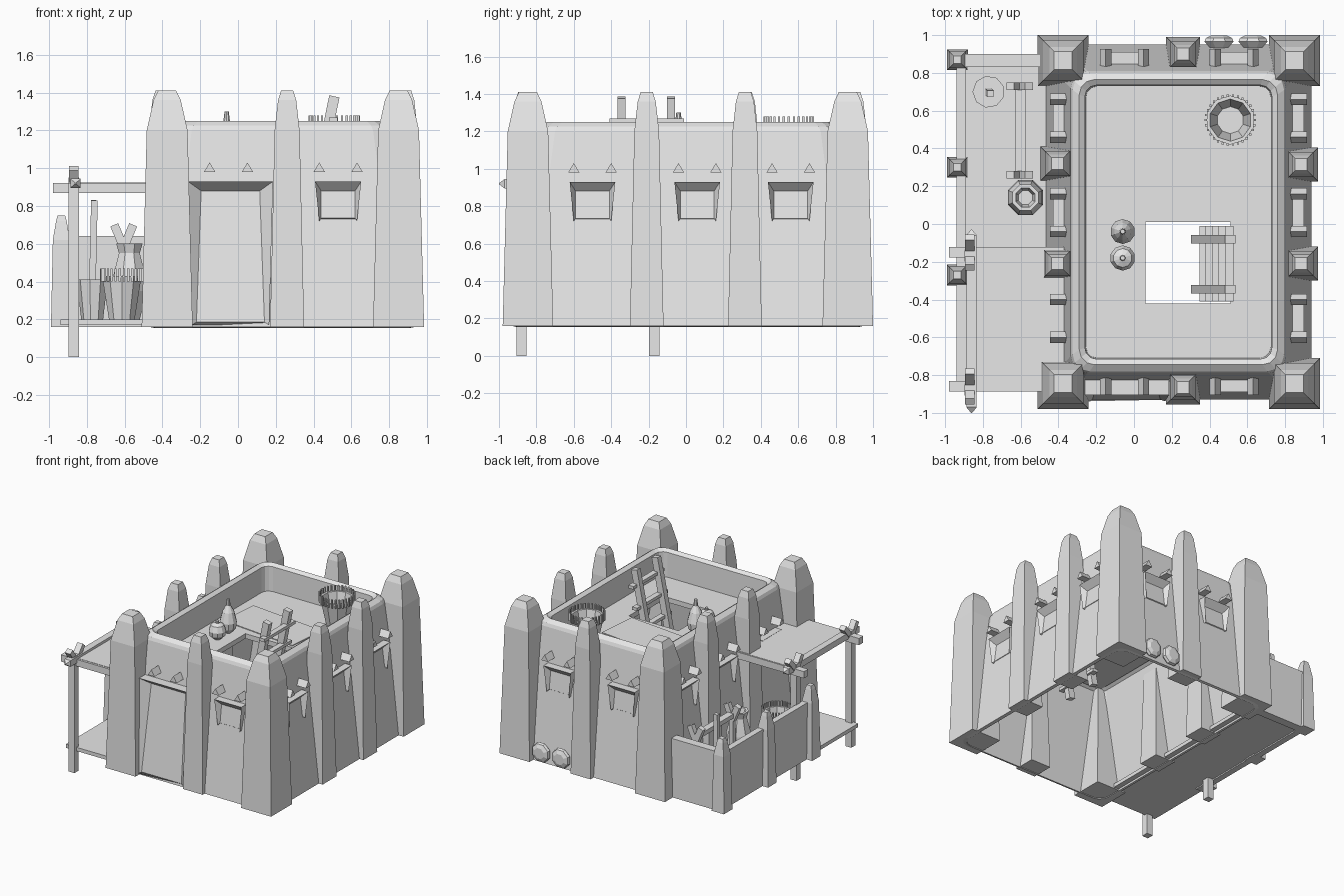
import bpy, bmesh, math
from mathutils import Vector

cube = bpy.data.objects.get("Cube")
if cube:
    bpy.data.objects.remove(cube)

clay = bpy.data.materials.new("pale_grey_clay")
clay.use_nodes = True
GREY = (0.8, 0.8, 0.8, 1)
clay.diffuse_color = GREY
clay.node_tree.nodes["Principled BSDF"].inputs["Base Color"].default_value = GREY

CX, CY, BASE, ROOF = 0.235, 0.01, 0.16, 1.03


def finish(name, bm):
    bmesh.ops.recalc_face_normals(bm, faces=bm.faces)
    mesh = bpy.data.meshes.new(name)
    bm.to_mesh(mesh)
    bm.free()
    mesh.materials.append(clay)
    ob = bpy.data.objects.new(name, mesh)
    bpy.context.collection.objects.link(ob)
    return ob


def poly(name, points, faces):
    bm = bmesh.new()
    vs = [bm.verts.new(p) for p in points]
    for f in faces:
        bm.faces.new([vs[i] for i in f])
    return finish(name, bm)


def loft(name, rings, loop=False):
    """Skin a stack of equal rings, capped or closed into a loop."""
    bm = bmesh.new()
    vr = [[bm.verts.new(p) for p in r] for r in rings]
    n = len(vr[0])
    pairs = list(zip(vr, vr[1:] + vr[:1])) if loop else list(zip(vr, vr[1:]))
    for a, b in pairs:
        for i in range(n):
            j = (i + 1) % n
            bm.faces.new((a[i], a[j], b[j], b[i]))
    if not loop:
        bm.faces.new(vr[0])
        bm.faces.new(vr[-1])
    return finish(name, bm)


def square(x, y, z, h):
    return [(x - h, y - h, z), (x + h, y - h, z), (x + h, y + h, z), (x - h, y + h, z)]


def circle(x, y, z, r, n=8):
    return [(x + r * math.cos(math.tau * (i + 0.5) / n),
             y + r * math.sin(math.tau * (i + 0.5) / n), z) for i in range(n)]


def rounded(hx, hy, z, r):
    pts = []
    for k, (sx, sy) in enumerate(((1, 1), (-1, 1), (-1, -1), (1, -1))):
        for s in range(4):
            a = math.pi / 2 * (k + s / 3)
            pts.append((CX + sx * (hx - r) + r * math.cos(a),
                        CY + sy * (hy - r) + r * math.sin(a), z))
    return pts


def box(name, x0, x1, y0, y1, z0, z1):
    return loft(name, [[(x0, y0, z), (x1, y0, z), (x1, y1, z), (x0, y1, z)] for z in (z0, z1)])


def bar(name, a, b, w, h=None, point=0.0):
    """Square bar from a to b, with optional pointed ends."""
    h = h or w
    a, b = Vector(a), Vector(b)
    d = (b - a).normalized()
    side = d.cross(Vector((0, 0, 1)) if abs(d.z) < 0.9 else Vector((0, 1, 0))).normalized()
    up = side.cross(d)

    def ring(p, k):
        return [p + side * (sx * w / 2 * k) + up * (sy * h / 2 * k)
                for sx, sy in ((-1, -1), (1, -1), (1, 1), (-1, 1))]
    rings = [ring(a, 1), ring(b, 1)]
    if point:
        rings = [ring(a, 0.1), ring(a + d * point, 1), ring(b - d * point, 1), ring(b, 0.1)]
    return loft(name, rings)


def turned(name, x, y, profile, n=8):
    return loft(name, [circle(x, y, z, r, n) for r, z in profile])


# Sloping wall shell with rounded parapet, open below
loft("wall_shell", [rounded(*r) for r in (
    (0.68, 0.92, 0.155, 0.08), (0.705, 0.94, BASE, 0.09), (0.57, 0.80, 1.2, 0.09),
    (0.56, 0.79, 1.225, 0.09), (0.525, 0.755, 1.25, 0.08), (0.495, 0.725, 1.23, 0.06),
    (0.49, 0.72, ROOF, 0.06), (0.56, 0.79, 0.98, 0.07))], loop=True)

# Roof deck around the hatch
X0, X1, Y0, Y1 = CX - 0.53, CX + 0.53, CY - 0.76, CY + 0.76
HX0, HX1, HY0, HY1 = 0.06, 0.51, -0.42, 0.01
box("roof_left", X0, HX0, Y0, Y1, 0.99, ROOF)
box("roof_right", HX1, X1, Y0, Y1, 0.99, ROOF)
box("roof_front", HX0, HX1, Y0, HY0, 0.99, ROOF)
box("roof_back", HX0, HX1, HY1, Y1, 0.99, ROOF)

# Tapered buttresses
def buttress(name, x, y, base, shoulder, tip):
    loft(name, [square(x, y, z, h) for z, h in
                ((BASE, base), (1.2, shoulder), (1.36, tip * 1.5), (1.41, tip))])


for x in (-0.375, 0.85):
    for y in (-0.845, 0.865):
        buttress("corner_buttress", x, y, 0.135, 0.108, 0.048)
for x, y in ((0.26, -0.865), (0.26, 0.9), (0.885, -0.21), (0.885, 0.315), (-0.405, -0.21), (-0.405, 0.32)):
    buttress("middle_buttress", x, y, 0.09, 0.066, 0.032)


# Points on a wall: u runs along it, d is the distance out from the centre
def spot(side, u, d, z):
    return {"front": (u, CY - d, z), "back": (u, CY + d, z),
            "right": (CX + d, u, z), "left": (CX - d, u, z)}[side]


def wall(side, z):
    return (0.94 if side in ("front", "back") else 0.705) - 0.13 * (z - BASE)


def surround(name, side, u, z0, z1, outer, inner, lift0, lift1):
    """Hooded, splayed frame around a shallow panel."""
    w0, w1 = wall(side, z0), wall(side, z1)
    zi, zj = z0 + 0.015, z1 - 0.05
    pts = []
    for s in (-1, 1):
        pts += [spot(side, u + s * outer[0], w0 - 0.02, z0),
                spot(side, u + s * outer[0], w0 + lift0, z0),
                spot(side, u + s * inner[0], wall(side, zi) + 0.004, zi),
                spot(side, u + s * inner[1], wall(side, zj) + 0.004, zj),
                spot(side, u + s * outer[1], w1 + lift1, z1),
                spot(side, u + s * outer[1], w1 - 0.02, z1)]
    faces = [(i, i + 1, i + 7, i + 6) for i in range(2, 5)]
    faces += [(0, 1, 2, 8, 7, 6), (5, 0, 6, 11)]
    for k in (0, 6):
        faces += [(k, k + 1, k + 4, k + 5), (k + 1, k + 2, k + 3, k + 4)]
    poly(name, pts, faces)


def peg(side, u):
    """Triangular roof-beam end."""
    d = wall(side, 1.0)
    loft("beam_end", [[spot(side, u - 0.03, k, 0.98), spot(side, u + 0.03, k, 0.98),
                       spot(side, u, k, 1.03)] for k in (d - 0.03, d + 0.085)])


openings = {"front": (-0.05, 0.53), "back": (-0.05, 0.53),
            "right": (-0.5, 0.06, 0.56), "left": (-0.5, 0.06, 0.56)}
for side, places in openings.items():
    for u in places:
        if side == "front" and u < 0:
            surround("doorway", side, -0.04, 0.17, 0.93, (0.205, 0.225), (0.18, 0.155), 0.01, 0.075)
        else:
            surround("window", side, u, 0.72, 0.93, (0.1, 0.122), (0.09, 0.09), 0.02, 0.06)
        for s in (-1, 1):
            peg(side, u + s * 0.1)

# Roof contents: mat, gourds, ladder
mat = [(-0.17, 0.44), (-0.2, 0.1), (0.47, 0.03), (0.5, 0.37)]
loft("roof_mat", [[(x, y, z) for x, y in mat] for z in (ROOF, ROOF + 0.006)])
turned("tall_gourd", -0.06, -0.04, ((0.025, ROOF), (0.06, 1.07), (0.066, 1.12), (0.045, 1.2), (0.018, 1.25), (0.012, 1.3)), 10)
turned("round_gourd", -0.06, -0.18, ((0.025, ROOF), (0.06, 1.06), (0.067, 1.1), (0.05, 1.145), (0.015, 1.16), (0.012, 1.18)), 10)
for y in (-0.08, -0.345):
    bar("ladder_rail", (0.33, y, 0.5), (0.51, y, 1.38), 0.055, 0.045)
for i in range(5):
    t = 0.1 + 0.19 * i
    x, z = 0.33 + 0.18 * t, 0.5 + 0.88 * t
    bar("ladder_rung", (x + 0.02, -0.41, z), (x + 0.02, -0.01, z), 0.045, 0.025)


# Baskets with a row of upright stakes around the rim
def basket(x, y, z0, z1, r):
    prof = ((r * 0.65, z0), (r, z1), (r * 0.86, z1), (r * 0.55, z0 + 0.03))
    turned("basket", x, y, prof, 10)
    for i in range(30):
        a = math.tau * i / 30
        px, py = x + r * math.cos(a), y + r * math.sin(a)
        bar("basket_stake", (px, py, z1 - 0.03), (px, py, z1 + 0.04), 0.012)


basket(0.51, 0.55, ROOF, 1.24, 0.13)
basket(-0.615, -0.3, 0.2, 0.43, 0.11)

# Round pots lying against the back wall
for x in (0.45, 0.63):
    rings = [[(px, y, pz + 0.25) for px, pz, _ in circle(x, 0, 0, r)]
             for r, y in ((0.04, 0.92), (0.083, 0.965), (0.075, 0.985), (0.045, 0.998))]
    loft("back_pot", rings)

# Side terrace with low wall and small pillars
box("terrace_floor", -0.94, -0.4, -0.88, 0.88, 0.17, 0.2)
box("terrace_side_wall", -0.94, -0.89, -0.27, 0.9, BASE, 0.62)
box("terrace_back_wall", -0.94, -0.4, 0.83, 0.9, BASE, 0.64)
for y in (0.87, 0.3, -0.27):
    loft("terrace_pillar", [square(-0.935, y, z, h) for z, h in
                            ((BASE, 0.055), (0.62, 0.045), (0.72, 0.028), (0.75, 0.02))])

# Canopy on posts
for y in (-0.88, -0.17):
    bar("canopy_post", (-0.87, y, 0), (-0.87, y, 0.95), 0.055)
    bar("canopy_cross_beam", (-0.98, y + 0.02, 0.895), (-0.35, y + 0.02, 0.895), 0.055)
    bar("post_fork", (-0.87, y - 0.06, 1.0), (-0.87, y + 0.02, 0.88), 0.05, 0.04)
    bar("post_fork", (-0.87, y + 0.1, 1.0), (-0.87, y, 0.88), 0.05, 0.04)
bar("canopy_long_beam", (-0.86, -1.0, 0.92), (-0.86, -0.03, 0.92), 0.055, 0.05, 0.03)
box("canopy_sheet", -0.84, -0.36, -0.87, -0.13, 0.9, 0.925)

# Terrace contents: jar, pot with stick, forked drying rack
turned("jar", -0.575, 0.14, ((0.06, 0.2), (0.1, 0.35), (0.095, 0.42), (0.06, 0.55), (0.075, 0.6), (0.055, 0.6), (0.04, 0.54)))
turned("stick_pot", -0.77, 0.7, ((0.06, 0.2), (0.085, 0.41), (0.07, 0.41)), 9)
bar("stick", (-0.77, 0.7, 0.4), (-0.76, 0.69, 0.83), 0.035)
for y in (0.26, 0.73):
    bar("rack_post", (-0.6, y, 0.2), (-0.6, y, 0.6), 0.035)
    for s in (-1, 1):
        bar("rack_fork", (-0.605, y, 0.58), (-0.605 + s * 0.05, y, 0.7), 0.045, 0.04)
bar("rack_rod", (-0.6, 0.24, 0.62), (-0.6, 0.75, 0.62), 0.055, 0.035)
